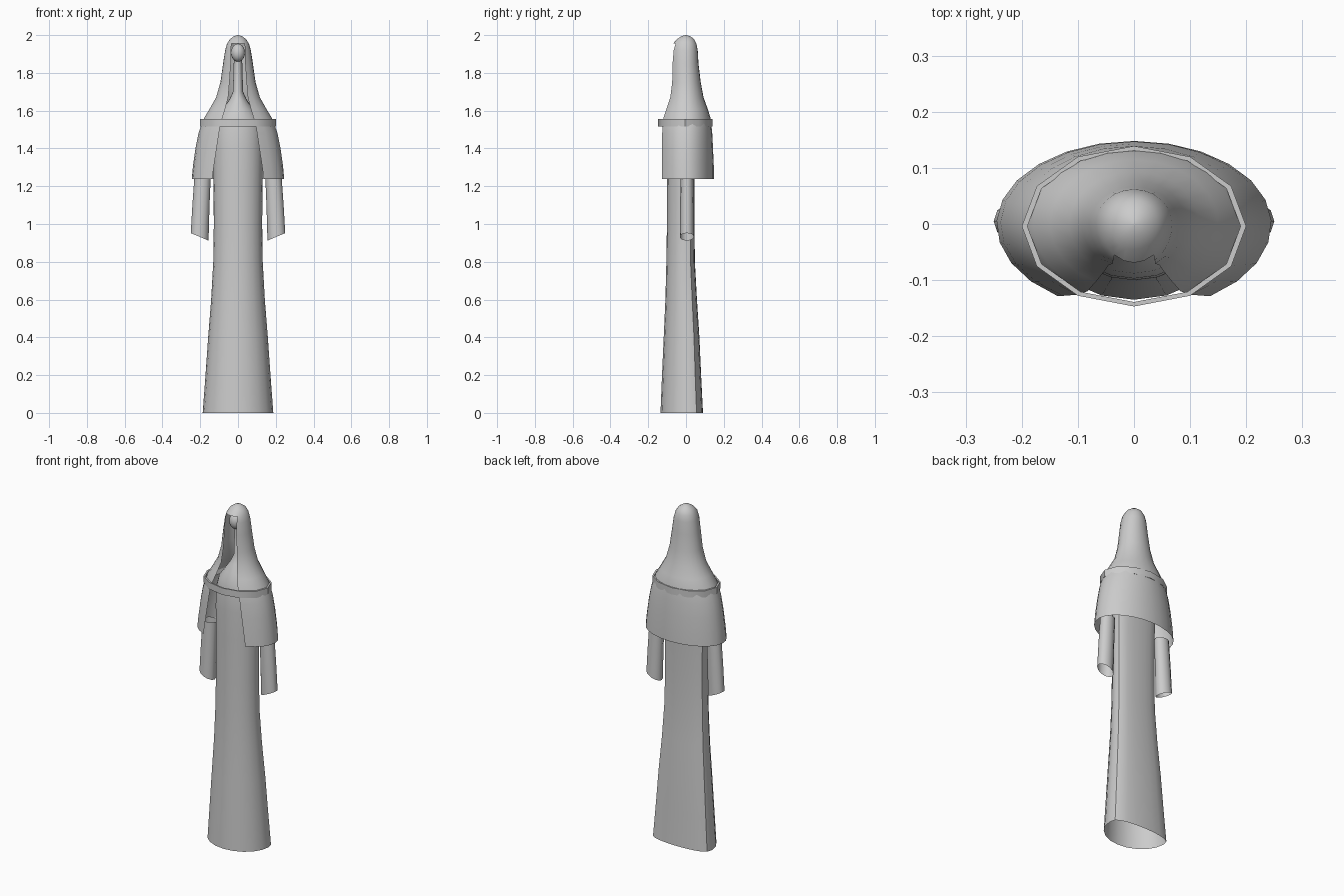
import bpy, bmesh, math
from math import sin, cos, pi, asin

if "Cube" in bpy.data.objects:
    bpy.data.objects.remove(bpy.data.objects["Cube"])


def finish(bm, name, angle=40):
    bmesh.ops.recalc_face_normals(bm, faces=bm.faces)
    me = bpy.data.meshes.new(name)
    bm.to_mesh(me)
    bm.free()
    ob = bpy.data.objects.new(name, me)
    bpy.context.collection.objects.link(ob)
    bpy.ops.object.select_all(action='DESELECT')
    ob.select_set(True)
    bpy.context.view_layer.objects.active = ob
    bpy.ops.object.shade_smooth_by_angle(angle=math.radians(angle))
    return ob


def loft(rings, name, closed_above=-1.0, gap=0, cap=False, angle=40):
    """Join rings of points; the last `gap` columns are skipped below closed_above."""
    bm = bmesh.new()
    rows = [[bm.verts.new(p) for p in r] for r in rings]
    n = len(rows[0])
    for a, b in zip(rows, rows[1:]):
        for i in range(n):
            if i >= n - gap and a[0].co.z < closed_above - 1e-4:
                continue
            j = (i + 1) % n
            bm.faces.new((a[i], a[j], b[j], b[i]))
    if cap:
        bm.faces.new(rows[-1])
    return finish(bm, name, angle)


# Robe: rounded front, flatter back, open hem
def robe_ring(z, rx, yf, yb, n=20):
    pts = []
    mid = yf * 0.3 + yb * 0.7
    for i in range(n):
        t = 2 * pi * i / n
        s, c = sin(t), cos(t)
        if c >= 0:
            y = mid + (yf - mid) * c
        else:
            y = mid + (yb - mid) * abs(c) ** 0.6
        pts.append((rx * s, y, z))
    return pts


robe = [(0, .187, -.135, .09), (.2, .172, -.127, .08), (.4, .158, -.118, .071),
        (.6, .142, -.109, .058), (.8, .131, -.104, .047), (1.0, .128, -.101, .045),
        (1.24, .13, -.1, .045), (1.4, .132, -.1, .05), (1.5, .13, -.097, .055),
        (1.56, .115, -.088, .055), (1.61, .08, -.068, .05), (1.66, .045, -.045, .045),
        (1.7, .027, -.025, .035), (1.87, .022, -.02, .03)]
loft([robe_ring(*r) for r in robe], "robe", cap=True)


# Hood and cape: one garment open down the front
def hood_ring(z, rx, opening, yf, yb, n=20, front=4):
    a = asin(opening / rx)
    angles = [a + (2 * pi - 2 * a) * i / n for i in range(n + 1)]
    angles += [-a + 2 * a * i / front for i in range(1, front)]
    pts = []
    for t in angles:
        c = cos(t)
        y = -c * (yf / cos(a) if c > 0 else yb)
        pts.append((rx * sin(t), y, z))
    return pts


hood = [(1.238, .245, .137, .128, .148), (1.31, .238, .127, .128, .147),
        (1.4, .225, .113, .127, .143), (1.48, .209, .101, .126, .139),
        (1.53, .192, .093, .123, .134), (1.56, .180, .083, .12, .13),
        (1.61, .15, .068, .103, .115), (1.67, .116, .052, .083, .093),
        (1.75, .093, .045, .073, .078), (1.85, .079, .038, .071, .066),
        (1.92, .068, .037, .065, .062), (1.955, .058, .035, .055, .055),
        (1.98, .042, .025, .037, .042), (1.995, .02, .012, .018, .02),
        (2.0, .003, .0018, .0025, .003)]
loft([hood_ring(*r) for r in hood], "hooded_cape", closed_above=1.955, gap=4, cap=True)

# Band around the shoulders
N = 12
section = [(.2, .143, 1.515), (.2, .143, 1.555), (.19, .135, 1.555),
           (.19, .135, 1.515), (.2, .143, 1.515)]
band = [[(rx * sin(2 * pi * i / N), -.004 - ry * cos(2 * pi * i / N), z)
         for i in range(N)] for rx, ry, z in section]
loft(band, "shoulder_band")


# Sleeves: open tubes with slanted cuffs
def sleeve_ring(cx, cz, rx, ry, slant, n=12):
    return [(cx + rx * cos(2 * pi * i / n), .005 + ry * sin(2 * pi * i / n),
             cz + slant * cos(2 * pi * i / n)) for i in range(n)]


sleeve = loft([sleeve_ring(.187, 1.26, .043, .034, 0),
               sleeve_ring(.196, 1.1, .045, .036, .008),
               sleeve_ring(.203, .932, .047, .038, .02)], "sleeves")
bpy.ops.object.modifier_add(type='MIRROR')

# Head inside the hood
bm = bmesh.new()
bmesh.ops.create_uvsphere(bm, u_segments=16, v_segments=10, radius=1)
bmesh.ops.scale(bm, vec=(.037, .037, .048), verts=bm.verts)
bmesh.ops.translate(bm, vec=(0, -.018, 1.907), verts=bm.verts)
finish(bm, "head")
